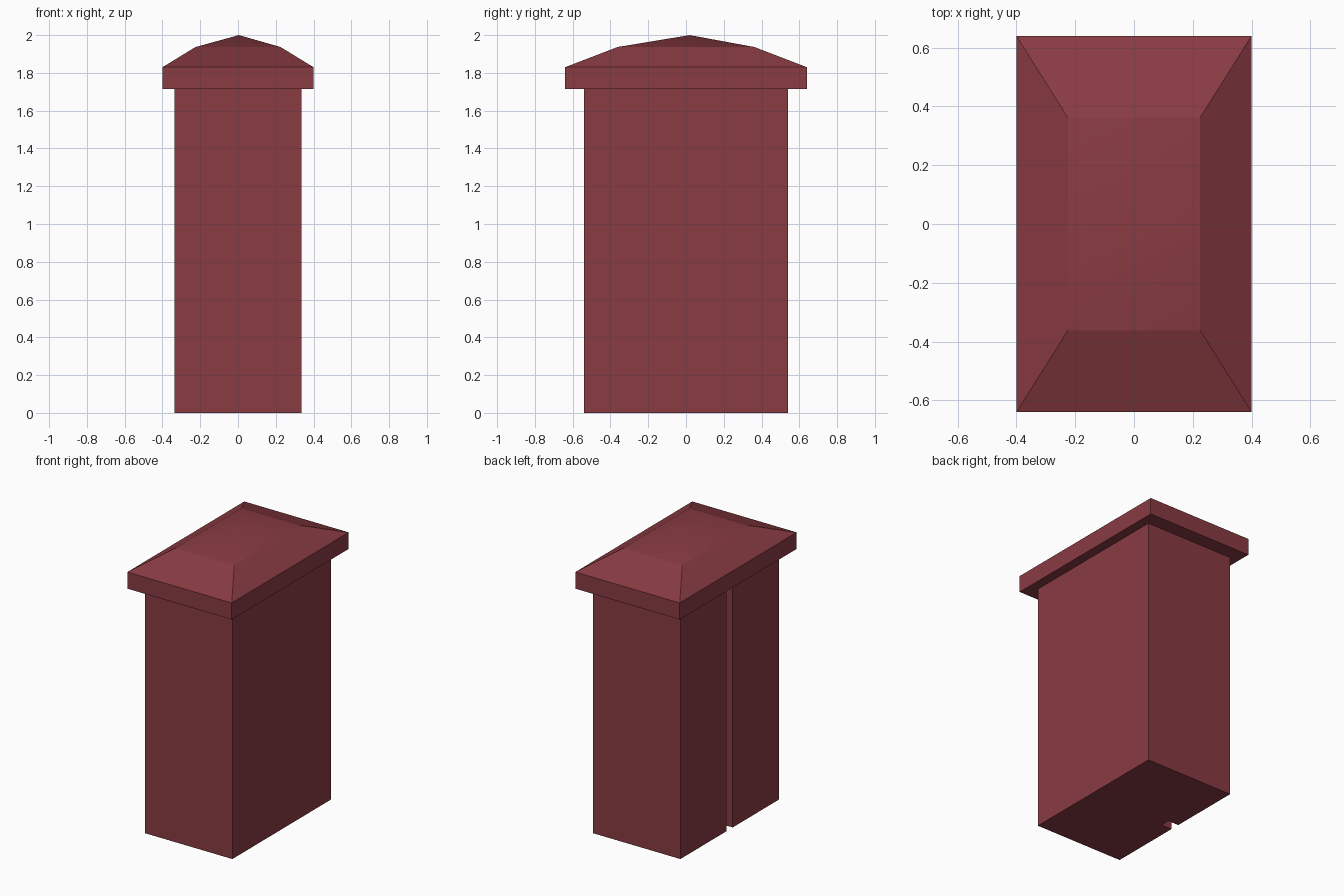
import bpy
import bmesh

cube = bpy.data.objects.get("Cube")
if cube:
    bpy.data.objects.remove(cube, do_unlink=True)

# Single painted colour
red = bpy.data.materials.new("brick_red")
red.use_nodes = True
colour = (0.25, 0.044, 0.055, 1.0)
red.diffuse_color = colour
red.node_tree.nodes["Principled BSDF"].inputs["Base Color"].default_value = colour


def finish(name, bm):
    bmesh.ops.recalc_face_normals(bm, faces=bm.faces[:])
    mesh = bpy.data.meshes.new(name)
    bm.to_mesh(mesh)
    bm.free()
    mesh.materials.append(red)
    obj = bpy.data.objects.new(name, mesh)
    bpy.context.collection.objects.link(obj)
    return obj


def ring(bm, hx, hy, z):
    corners = ((-hx, -hy), (hx, -hy), (hx, hy), (-hx, hy))
    return [bm.verts.new((x, y, z)) for x, y in corners]


def bridge(bm, low, high):
    for i in range(len(low)):
        j = (i + 1) % len(low)
        bm.faces.new((low[i], low[j], high[j], high[i]))


# Pillar body: rectangular footprint with a narrow slot down the -x side
HX, HY, TOP = 0.335, 0.54, 1.715
SLOT, DEPTH = 0.033, 0.08
footprint = [(-HX, -HY), (HX, -HY), (HX, HY), (-HX, HY),
             (-HX, SLOT), (-HX + DEPTH, SLOT),
             (-HX + DEPTH, -SLOT), (-HX, -SLOT)]
bm = bmesh.new()
base = [bm.verts.new((x, y, 0)) for x, y in footprint]
head = [bm.verts.new((x, y, TOP)) for x, y in footprint]
bridge(bm, base, head)
bm.faces.new(base)
bm.faces.new(head)
finish("pillar_body", bm)

# Overhanging cap: vertical rim, then a hipped slope, then a shallow peak
bm = bmesh.new()
rings = [ring(bm, *r) for r in ((0.4, 0.64, TOP), (0.4, 0.64, 1.83),
                                (0.225, 0.362, 1.937))]
bm.faces.new(rings[0])
for low, high in zip(rings, rings[1:]):
    bridge(bm, low, high)
peak = bm.verts.new((0.005, 0.02, 2.0))
for i in range(4):
    face = bm.faces.new((rings[-1][i], rings[-1][(i + 1) % 4], peak))
    face.smooth = True
finish("pillar_cap", bm)
